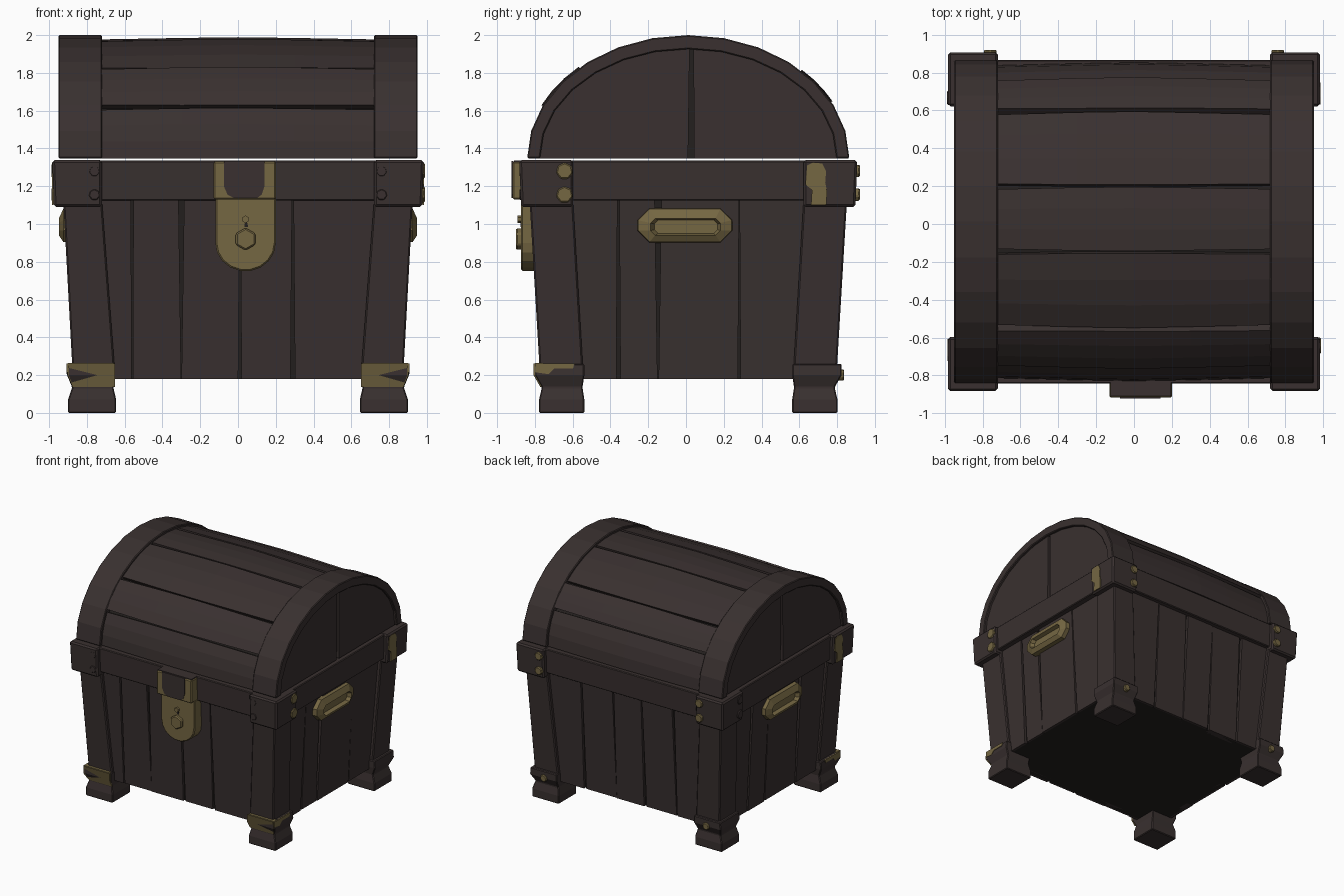
import bpy, bmesh, math
from mathutils import Vector

if "Cube" in bpy.data.objects:
    bpy.data.objects.remove(bpy.data.objects["Cube"])

C = 0.012  # depth centre of the chest body


def material(name, rgb):
    m = bpy.data.materials.new(name)
    m.diffuse_color = (*rgb, 1)
    m.use_nodes = True
    m.node_tree.nodes["Principled BSDF"].inputs["Base Color"].default_value = m.diffuse_color
    return m


WOOD = material("dark wood", (0.041, 0.030, 0.029))
GAP = material("dark gap", (0.017, 0.014, 0.013))
BRASS = material("old brass", (0.178, 0.135, 0.055))


def loft(name, sections, mat, bevel=0):
    """Skin a list of equal-length closed sections and cap both ends."""
    bm = bmesh.new()
    rings = [[bm.verts.new(p) for p in s] for s in sections]
    n = len(rings[0])
    for a, b in zip(rings, rings[1:]):
        for i in range(n):
            j = (i + 1) % n
            bm.faces.new((a[i], a[j], b[j], b[i]))
    bm.faces.new(rings[0])
    bm.faces.new(rings[-1])
    bmesh.ops.recalc_face_normals(bm, faces=bm.faces)
    me = bpy.data.meshes.new(name)
    bm.to_mesh(me)
    bm.free()
    me.materials.append(mat)
    ob = bpy.data.objects.new(name, me)
    bpy.context.collection.objects.link(ob)
    if bevel:
        mod = ob.modifiers.new("worn edges", 'BEVEL')
        mod.width = bevel
        mod.segments = 1
    return ob


def rect(x0, x1, y0, y1, z):
    return [(x0, y0, z), (x1, y0, z), (x1, y1, z), (x0, y1, z)]


def on_side(side, u, d, z):
    """Point at sideways u, outward distance d and height z on a side."""
    return {"front": (u, C - d, z), "back": (u, C + d, z),
            "right": (d, C + u, z), "left": (-d, C + u, z)}[side]


def plate(name, side, outline, d0, d1, mat, bevel=0):
    return loft(name, [[on_side(side, u, d, z) for u, z in outline] for d in (d0, d1)], mat, bevel)


def circle(u, z, r, n=7):
    return [(u + r * math.cos(2 * math.pi * i / n + math.pi / 2),
             z + r * math.sin(2 * math.pi * i / n + math.pi / 2)) for i in range(n)]


# Body core, seen through the gaps and from below
loft("body_core", [rect(-.83, .83, C - .735, C + .735, .18),
                   rect(-.875, .875, C - .785, C + .785, 1.14)], GAP)

# Vertical body planks; each gap is (sideways position, width at bottom, width at top)
gaps = {"front": [(-.56, .008, .012), (-.30, .002, .030), (.01, .018, .004), (.29, .024, .008)],
        "back": [(-.45, .010, .026), (-.15, .022, .006), (.12, .004, .018), (.42, .020, .010)],
        "right": [(-.37, .022, .010), (-.16, .006, .036), (.27, .014, .003)],
        "left": [(-.28, .008, .028), (.14, .022, .006), (.37, .010, .018)]}
for side, cuts in gaps.items():
    long_side = side in ("front", "back")
    lo, hi = (.755, .81) if long_side else (.852, .90)
    end_b, end_t = (.70, .75) if long_side else (.62, .67)
    cuts = [(-1, 0, 0)] + cuts + [(1, 0, 0)]
    for i, (a, b) in enumerate(zip(cuts, cuts[1:])):
        ab, at = (-end_b, -end_t) if a[0] == -1 else (a[0] + a[1] / 2, a[0] + a[2] / 2)
        bb, bt = (end_b, end_t) if b[0] == 1 else (b[0] - b[1] / 2, b[0] - b[2] / 2)
        k = .005 * (i % 2)  # alternate planks sit slightly deeper
        loft(f"{side}_plank", [
            [on_side(side, u, d, .18) for u, d in ((ab, lo - .06), (bb, lo - .06), (bb, lo - k), (ab, lo - k))],
            [on_side(side, u, d, 1.14) for u, d in ((at, hi - .06), (bt, hi - .06), (bt, hi - k), (at, hi - k))],
        ], WOOD)

# Corner posts, feet, rim brackets
for sx in (-1, 1):
    for sy in (-1, 1):
        def corner(x0, x1, y0, y1, z):
            return rect(sx * x0, sx * x1, C + sy * y0, C + sy * y1, z)
        loft("corner_post", [corner(.65, .875, .555, .785, .2),
                             corner(.72, .925, .61, .84, 1.12)], WOOD, .008)
        loft("foot", [corner(.645, .90, .55, .79, 0), corner(.645, .90, .55, .79, .07),
                      corner(.66, .878, .56, .775, .135), corner(.65, .905, .55, .812, .20),
                      corner(.65, .90, .55, .812, .26)], WOOD, .006)
        loft("rim_bracket", [corner(.72, .975, .61, .885, 1.09),
                             corner(.72, .983, .61, .895, 1.338)], WOOD, .012)

# Rim around the body top
loft("rim", [rect(-.945, .945, C - .845, C + .845, 1.125),
             rect(-.95, .95, C - .855, C + .855, 1.335)], WOOD, .006)


def arch(x, ry, rz, a0=0, a1=180, n=14):
    """Points on the lid curve; 0 degrees is the front edge."""
    out = []
    for i in range(n + 1):
        t = math.radians(a0 + (a1 - a0) * i / n)
        out.append((x, C - ry * math.cos(t), 1.348 + rz * math.sin(t)))
    return out


# Lid core and end bands
loft("lid_core", [arch(-.90, .80, .595), arch(.90, .80, .595)], GAP)
for sx in (-1, 1):
    loft("lid_band", [arch(sx * x, .853, .652) + arch(sx * x, .785, .578)[::-1]
                      for x in (.72, .95)], WOOD, .006)
    # End boards, split by one gap
    for lo, hi in ((0, 90.5), (92, 180)):
        board = [(y, z) for _, y, z in arch(0, .80, .595, lo, hi, 8)]
        foot_y = board[-1][0] if lo == 0 else board[0][0]
        board.append((foot_y + (-.008 if lo == 0 else .003), 1.348))
        loft("lid_end_board", [[(sx * x, y, z) for y, z in board] for x in (.88, .928)], WOOD)

# Curved lid planks, swelling slightly in the middle
edges = [0, 25, 48, 79, 103, 134, 153, 180]
lift = [0, .022, .004, 0, .004, .022, 0]
for i, (a, b) in enumerate(zip(edges, edges[1:])):
    a, b = a + (.5 if i else 0), b - (.5 if i < 6 else 0)
    sections = []
    for x, k, w in ((-.73, .972, .5), (-.3, .984, 0), (0, .99, -.1), (.3, .984, .1), (.73, .972, .4)):
        k += lift[i]
        a2, b2 = a + (w if i else 0), b - (w if i < 6 else 0)
        sections.append(arch(x, .85 * k, .648 * k, a2, b2, 3) + arch(x, .78, .58, a2, b2, 3)[::-1])
    loft("lid_plank", sections, WOOD)

# Lock plate with rounded foot
cx = .04
outline = [(-.12, 1.14), (.20, 1.14)]
outline += [(cx + .16 * math.cos(math.radians(t)), .90 - .15 * math.sin(math.radians(t)))
            for t in range(0, 181, 20)]
plate("lock_plate", "front", outline, .76, .885, BRASS, .008)
plate("lock_hub", "front", circle(cx, .92, .06, 6), .87, .913, BRASS, .008)
plate("lock_keyhole", "front", circle(cx, 1.025, .02, 6), .87, .905, BRASS)
plate("lock_slot", "front", [(cx - .005, .985), (cx + .014, .985), (cx + .008, 1.01), (cx - .004, 1.01)],
      .88, .888, GAP)

# Hasp with a wooden strap set in its face
plate("hasp", "front", [(-.13, 1.13), (.20, 1.13), (.20, 1.33), (-.13, 1.33)], .84, .93, BRASS, .008)
plate("hasp_cap", "front", [(-.125, 1.328), (.195, 1.328), (.195, 1.336), (-.125, 1.336)], .84, .922, WOOD)
plate("hasp_strap", "front", [(-.075, 1.334), (-.075, 1.20), (-.055, 1.155), (-.02, 1.137), (.10, 1.137),
                              (.125, 1.155), (.14, 1.20), (.14, 1.334)], .926, .935, WOOD)


def oval(u0, u1, z0, z1, c):
    return [(u0 + c, z0), (u1 - c, z0), (u1, z0 + c), (u1, z1 - c),
            (u1 - c, z1), (u0 + c, z1), (u0, z1 - c), (u0, z0 + c)]


# Side handles: raised frame around a sunken grip
for side in ("left", "right"):
    steps = [(oval(-.27, .235, .90, 1.085, .065), .87), (oval(-.265, .23, .905, 1.08, .06), .925),
             (oval(-.20, .17, .94, 1.03, .025), .948), (oval(-.18, .155, .95, 1.02, .02), .915)]
    loft("handle", [[on_side(side, u, d, z) for u, z in o] for o, d in steps], BRASS)

# Rivets on the rim brackets and back feet
for z in (1.28, 1.155):
    plate("rivet", "right", circle(-.655, z, .045), .96, .989, BRASS, .006)
    plate("rivet", "left", circle(.655, z, .04), .96, .987, WOOD, .006)
    for x in (-.76, .76):
        plate("rivet", "back", circle(x, z, .036), .87, .908, BRASS, .006)
        plate("rivet", "front", circle(x, z, .03), .87, .894, WOOD, .004)
for x in (-.77, .77):
    plate("foot_rivet", "back", circle(x, .2, .032), .78, .825, BRASS, .006)

# Worn brass patches on the rim brackets
patch = [(.63, 1.31), (.66, 1.325), (.71, 1.32), (.73, 1.28), (.725, 1.22), (.735, 1.17),
         (.73, 1.10), (.65, 1.10), (.655, 1.18), (.62, 1.21)]
plate("bracket_patch", "right", patch, .977, .986, BRASS)
plate("bracket_patch", "left", [(-u, z) for u, z in patch], .977, .986, BRASS)

# Brass toe plates on the front feet, wrapping over the outer upper edge
for s in (-1, 1):
    loft("toe_plate", [[(s * x, C - d, z) for x, z, d in
                        ((.652, .137, .776 + o), (.876, .137, .776 + o), (.902, .20, .812 + o),
                         (.898, .262, .812 + o), (.652, .262, .812 + o), (.652, .20, .812 + o))]
                       for o in (-.002, .007)], BRASS)
    plate("toe_edge", "right" if s > 0 else "left",
          [(-.81, .262), (-.81, .215), (-.74, .205), (-.71, .235), (-.61, .235), (-.60, .262)],
          .898, .907, BRASS)
    loft("toe_top", [rect(s * .66, s * .90, C - .812, C - .77, z) for z in (.258, .265)], BRASS)
